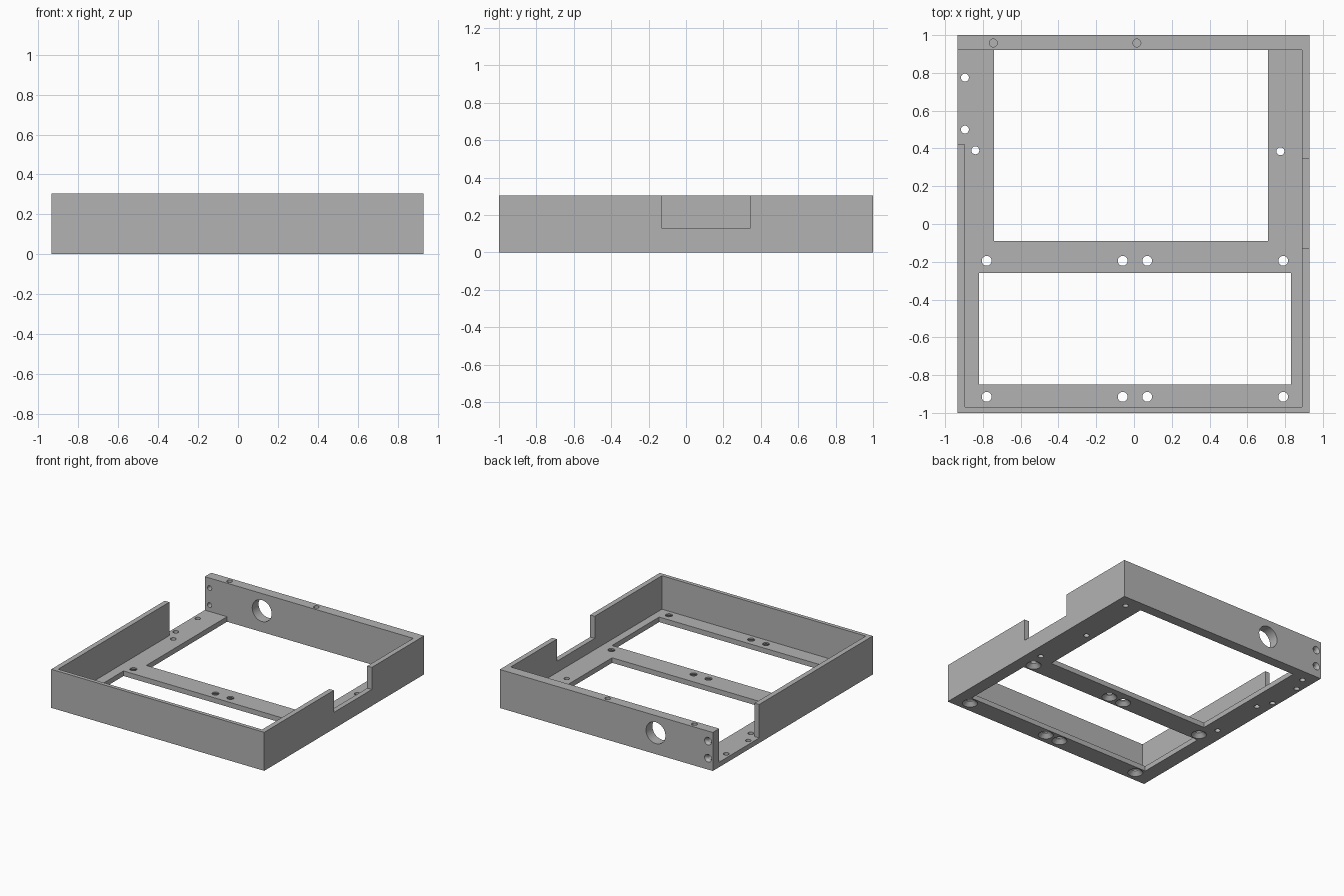
import bpy, bmesh, math
from mathutils import Matrix

if "Cube" in bpy.data.objects:
    bpy.data.objects.remove(bpy.data.objects["Cube"])

X0, X1, Y0, Y1, H = -0.935, 0.93, -1.0, 1.0, 0.305   # outer size
FLOOR = 0.04                                         # floor thickness
E = 0.05                                             # cutter overshoot


def box(name, x0, x1, y0, y1, z0, z1):
    bm = bmesh.new()
    bmesh.ops.create_cube(bm, size=1)
    for v in bm.verts:
        v.co = ((x0 + x1) / 2 + v.co.x * (x1 - x0),
                (y0 + y1) / 2 + v.co.y * (y1 - y0),
                (z0 + z1) / 2 + v.co.z * (z1 - z0))
    return finish(bm, name)


def rod(name, start, axis, depth, r0, r1=None):
    """Round cutter running from start along axis, radius r0 to r1."""
    bm = bmesh.new()
    bmesh.ops.create_cone(bm, cap_ends=True, segments=32, radius1=r0,
                          radius2=r0 if r1 is None else r1, depth=depth,
                          matrix=Matrix.Translation((0, 0, depth / 2)))
    turn = {'Z': Matrix(), '-Z': Matrix.Rotation(math.pi, 4, 'X'),
            '-Y': Matrix.Rotation(math.pi / 2, 4, 'X')}[axis]
    bm.transform(Matrix.Translation(start) @ turn)
    return finish(bm, name)


def finish(bm, name):
    me = bpy.data.meshes.new(name)
    bm.to_mesh(me)
    bm.free()
    ob = bpy.data.objects.new(name, me)
    bpy.context.collection.objects.link(ob)
    return ob


def cut(body, cutter):
    cutter.hide_render = True
    mod = body.modifiers.new("cut", 'BOOLEAN')
    mod.operation, mod.solver, mod.object = 'DIFFERENCE', 'EXACT', cutter
    bpy.context.view_layer.objects.active = body
    bpy.ops.object.modifier_apply(modifier=mod.name)
    bpy.data.objects.remove(cutter)


# Tray body with inner cavity
tray = box("tray_frame", X0, X1, Y0, Y1, 0, H)
cut(tray, box("cavity", -0.895, 0.89, -0.97, 0.92, FLOOR, H + E))

# Side wall openings: gap at the left rear, notch in the right wall
cut(tray, box("left_gap", X0 - E, -0.85, 0.42, 0.92, FLOOR, H + E))
cut(tray, box("right_notch", 0.85, X1 + E, -0.13, 0.345, 0.13, H + E))

# Floor windows leave the rails and the crossbar
cut(tray, box("rear_window", -0.74, 0.71, -0.09, 0.92, -E, FLOOR + E))
cut(tray, box("front_window", -0.82, 0.83, -0.85, -0.26, -E, FLOOR + E))

# Countersunk screw holes in crossbar and front rail
for y in (-0.195, -0.915):
    for x in (-0.78, -0.06, 0.07, 0.79):
        cut(tray, rod("screw_hole", (x, y, -E), 'Z', 0.15, 0.026))
        cut(tray, rod("countersink", (x, y, -0.01), 'Z', 0.04, 0.065, 0.026))

# Plain through holes in the side rails
for x, y in ((-0.895, 0.775), (-0.895, 0.5), (-0.84, 0.39), (0.775, 0.385)):
    cut(tray, rod("rail_hole", (x, y, -E), 'Z', 0.15, 0.021))

# Blind holes in the underside
for x in (-0.845, 0.835):
    for y in (0.9, -0.06):
        cut(tray, rod("foot_hole", (x, y, -E), 'Z', E + 0.025, 0.021))

# Blind holes in the top of the back wall
for x in (-0.745, 0.015):
    cut(tray, rod("top_hole", (x, 0.958, H + E), '-Z', E + 0.08, 0.021))

# Cable hole and countersunk screw holes through the back wall
cut(tray, rod("cable_hole", (-0.435, Y1 + E, 0.168), '-Y', 0.2, 0.085))
for z in (0.09, 0.225):
    cut(tray, rod("wall_hole", (-0.893, Y1 + E, z), '-Y', 0.2, 0.019))
    cut(tray, rod("wall_sink", (-0.893, Y1 + 0.01, z), '-Y', 0.03, 0.036, 0.019))

# Single grey finish
grey = bpy.data.materials.new("grey")
grey.diffuse_color = (0.45, 0.45, 0.45, 1)
grey.use_nodes = True
grey.node_tree.nodes["Principled BSDF"].inputs["Base Color"].default_value = grey.diffuse_color
tray.data.materials.clear()
tray.data.materials.append(grey)
for p in tray.data.polygons:
    p.material_index = 0
bpy.ops.object.select_all(action='DESELECT')
tray.select_set(True)
bpy.context.view_layer.objects.active = tray
bpy.ops.object.shade_smooth_by_angle(angle=math.radians(25))
